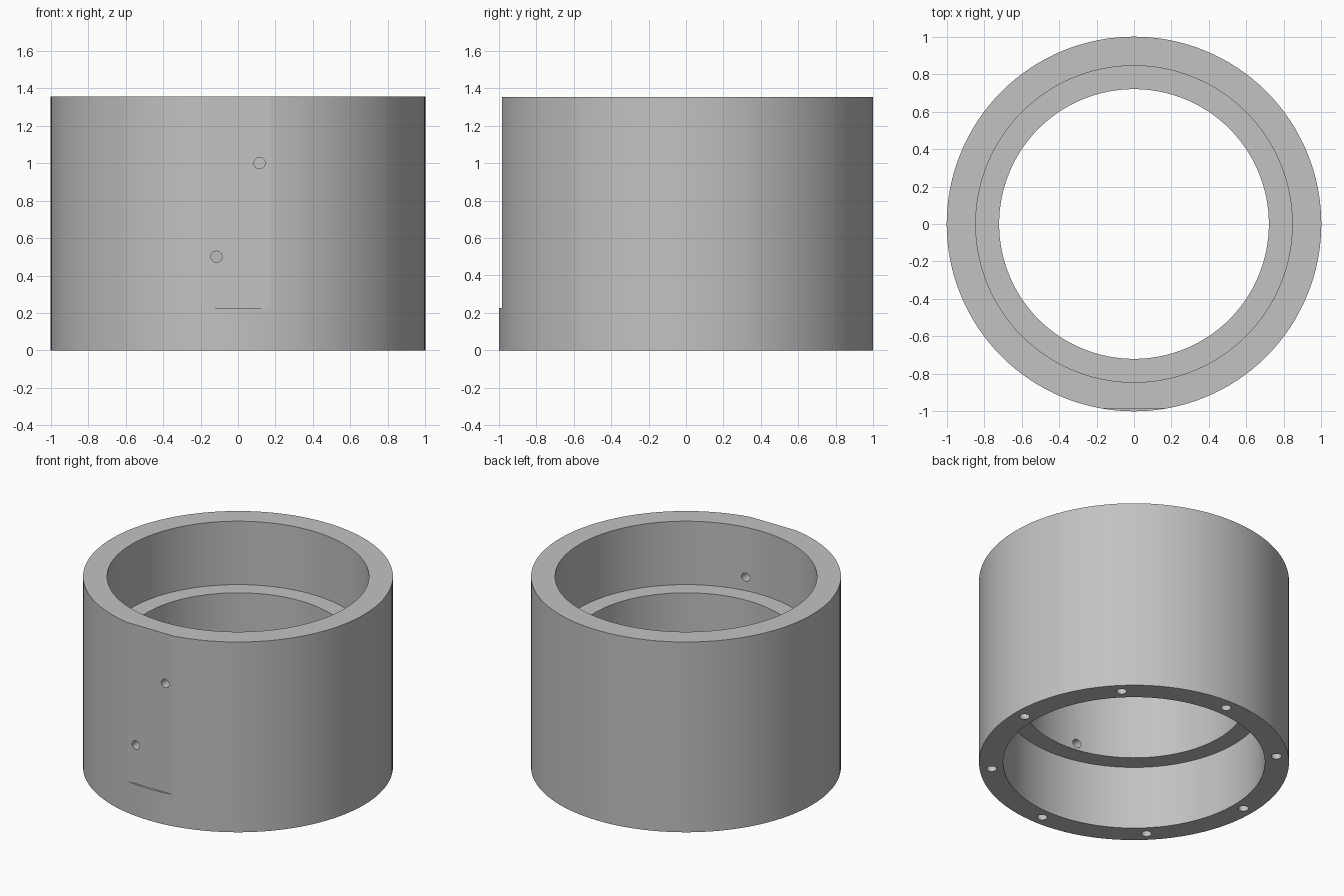
import bpy, bmesh, math
from mathutils import Matrix, Vector

cube = bpy.data.objects.get("Cube")
if cube:
    bpy.data.objects.remove(cube, do_unlink=True)

HEIGHT = 1.355
OUTER, BORE, LEDGE = 1.0, 0.845, 0.72
SEGMENTS = 128

# One plain grey metal
grey = bpy.data.materials.new("grey_metal")
grey.use_nodes = True
colour = (0.54, 0.54, 0.54, 1)
grey.diffuse_color = colour
grey.node_tree.nodes["Principled BSDF"].inputs["Base Color"].default_value = colour


def make_object(name, bm):
    bmesh.ops.recalc_face_normals(bm, faces=bm.faces)
    mesh = bpy.data.meshes.new(name)
    bm.to_mesh(mesh)
    bm.free()
    mesh.materials.append(grey)
    obj = bpy.data.objects.new(name, mesh)
    bpy.context.collection.objects.link(obj)
    return obj


def lathe(name, profile):
    """Revolve a closed (radius, z) profile around z."""
    bm = bmesh.new()
    rings = []
    for i in range(SEGMENTS):
        a = math.tau * i / SEGMENTS
        rings.append([bm.verts.new((r * math.cos(a), r * math.sin(a), z))
                      for r, z in profile])
    n = len(profile)
    for i, ring in enumerate(rings):
        following = rings[(i + 1) % SEGMENTS]
        for j in range(n):
            k = (j + 1) % n
            bm.faces.new((ring[j], following[j], following[k], ring[k]))
    return make_object(name, bm)


def drill(bm, centre, radius, depth, rotation=Matrix()):
    bmesh.ops.create_cone(bm, cap_ends=True, segments=48, radius1=radius,
                          radius2=radius, depth=depth,
                          matrix=Matrix.Translation(centre) @ rotation)


# Sleeve with an inner ledge in its middle third
low, high = HEIGHT / 3, HEIGHT * 2 / 3
sleeve = lathe("sleeve", [(OUTER, 0), (OUTER, HEIGHT), (BORE, HEIGHT), (BORE, high),
                          (LEDGE, high), (LEDGE, low), (BORE, low), (BORE, 0)])

# Flat milled on the front, stopping above the base
bm = bmesh.new()
bmesh.ops.create_cube(bm, size=1, matrix=Matrix.Translation((0, -1.084, 1.225))
                      @ Matrix.Diagonal((1, 0.2, 2, 1)))
flat_cutter = make_object("flat_cutter", bm)

# Two front ports and eight blind bolt holes in the base
bm = bmesh.new()
sideways = Matrix.Rotation(math.pi / 2, 4, 'X')
for x, z in ((0.115, 1.0), (-0.115, 0.5)):
    drill(bm, Vector((x, -0.85, z)), 0.03, 0.6, sideways)
for i in range(8):
    a = math.tau * i / 8
    drill(bm, Vector((0.922 * math.cos(a), 0.922 * math.sin(a), 0)), 0.033, 0.4)
hole_cutter = make_object("hole_cutter", bm)

# Cut, then remove the cutters
bpy.ops.object.select_all(action='DESELECT')
bpy.context.view_layer.objects.active = sleeve
sleeve.select_set(True)
for cutter in (flat_cutter, hole_cutter):
    cutter.hide_render = True
    cut = sleeve.modifiers.new(cutter.name, 'BOOLEAN')
    cut.operation = 'DIFFERENCE'
    cut.solver = 'EXACT'
    cut.object = cutter
    bpy.ops.object.modifier_apply(modifier=cut.name)
    bpy.data.objects.remove(cutter, do_unlink=True)

bpy.ops.object.shade_smooth_by_angle(angle=math.radians(8))
